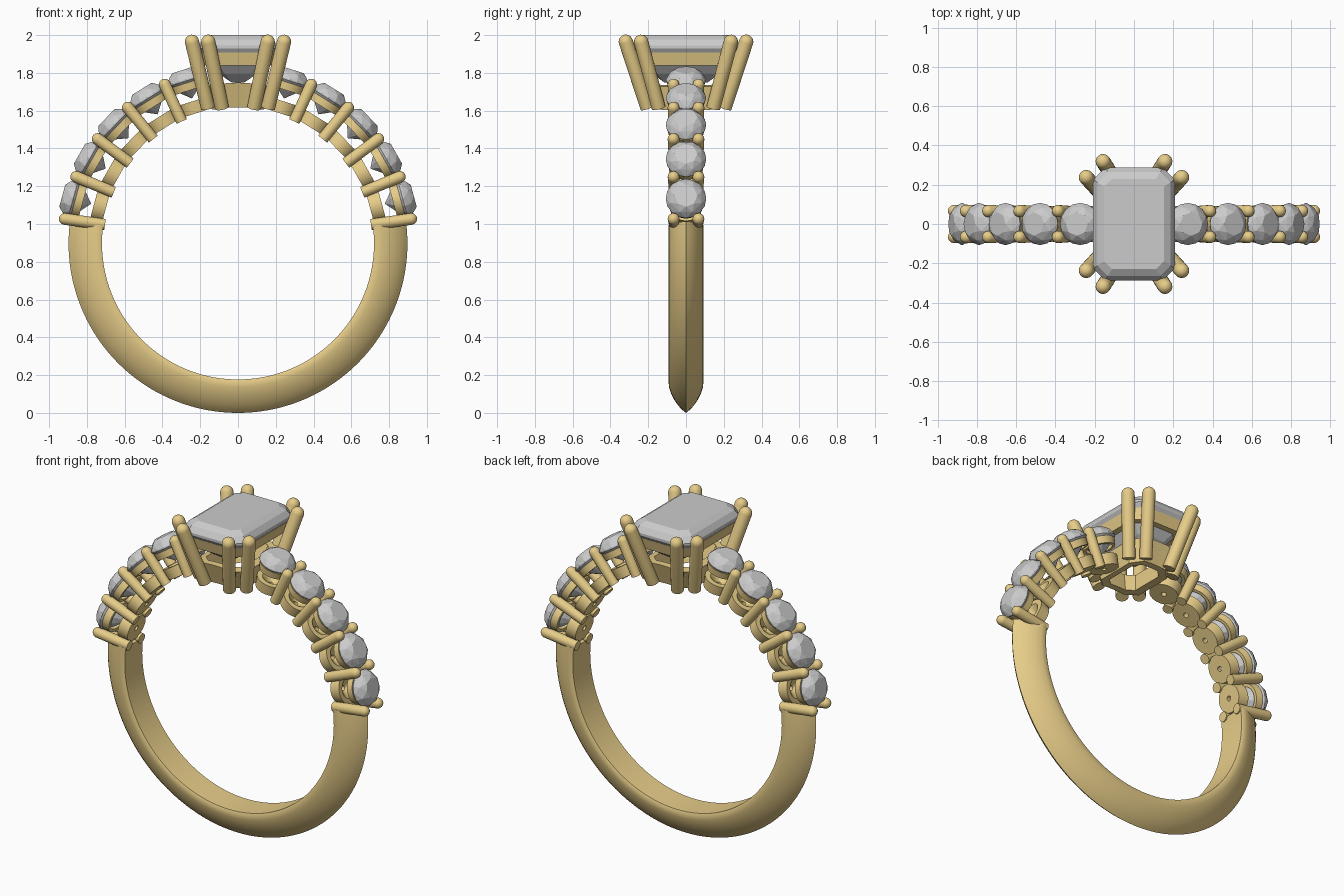
import bpy, bmesh
from math import sin, cos, pi, radians, sqrt
from mathutils import Vector, Matrix

if "Cube" in bpy.data.objects:
    bpy.data.objects.remove(bpy.data.objects["Cube"])

CZ, R_IN = 0.897, 0.72          # ring centre height and finger radius
CENTRE = Vector((0, 0, CZ))
gold = bpy.data.materials.new("gold")
gold.diffuse_color = (0.80, 0.61, 0.25, 1)
gold.use_nodes = True
gold.node_tree.nodes["Principled BSDF"].inputs["Base Color"].default_value = gold.diffuse_color


def finish(name, bm, mat=None, smooth=None, matrix=None):
    bmesh.ops.remove_doubles(bm, verts=bm.verts, dist=1e-5)
    bmesh.ops.recalc_face_normals(bm, faces=bm.faces)
    me = bpy.data.meshes.new(name)
    bm.to_mesh(me)
    bm.free()
    if mat:
        me.materials.append(mat)
    if smooth:
        me.shade_smooth()
        me.set_sharp_from_angle(angle=radians(smooth))
    ob = bpy.data.objects.new(name, me)
    if matrix:
        ob.matrix_world = matrix
    bpy.context.collection.objects.link(ob)
    return ob


def skin(bm, rings, wrap=False, caps=False):
    vs = [[bm.verts.new(p) for p in r] for r in rings]
    n = len(vs[0])
    pairs = list(zip(vs, vs[1:])) + ([(vs[-1], vs[0])] if wrap else [])
    for a, b in pairs:
        for i in range(n):
            j = (i + 1) % n
            bm.faces.new((a[i], a[j], b[j], b[i]))
    if caps:
        bm.faces.new(vs[0])
        bm.faces.new(vs[-1])


def circle(r, z, n, off=0.0):
    return [(r * cos(2 * pi * (i + off) / n), r * sin(2 * pi * (i + off) / n), z) for i in range(n)]


def octagon(hx, hy, c, z):
    return [(hx, hy - c, z), (hx - c, hy, z), (c - hx, hy, z), (-hx, hy - c, z),
            (-hx, c - hy, z), (c - hx, -hy, z), (hx - c, -hy, z), (hx, c - hy, z)]


def aim(origin, direction):
    return Matrix.Translation(origin) @ direction.to_track_quat('Z', 'Y').to_matrix().to_4x4()


def lathe(name, profile, n, matrix):
    bm = bmesh.new()
    skin(bm, [circle(r, z, n) for r, z in profile], wrap=True)
    finish(name, bm, gold, 35, matrix)


def prong(name, a, b, r0, r1):
    # round wire with a domed tip
    a, b = Vector(a), Vector(b)
    L = (b - a).length
    prof = [(r0, 0)] + [(r1 * cos(t * pi / 12), L - r1 + r1 * sin(t * pi / 12)) for t in range(6)]
    prof.append((0.002, L))
    bm = bmesh.new()
    skin(bm, [circle(r, z, 20) for r, z in prof], caps=True)
    finish(name, bm, gold, 50, aim(a, b - a))


def gem(name, points, matrix=None):
    bm = bmesh.new()
    for p in points:
        bm.verts.new(p)
    bmesh.ops.convex_hull(bm, input=bm.verts)
    bmesh.ops.dissolve_limit(bm, angle_limit=0.01, verts=bm.verts, edges=bm.edges)
    finish(name, bm, matrix=matrix)


# Shank: knife-edge section swept around the lower part of the ring
half = [(0.086, R_IN), (0.092, 0.735), (0.09, 0.76), (0.078, 0.797), (0.06, 0.832), (0.04, 0.86), (0.02, 0.881)]
section = half + [(0, 0.897)] + [(-y, r) for y, r in reversed(half)]
bm = bmesh.new()
start, end, steps = radians(172.5), radians(367.5), 96
rings = []
for i in range(steps + 1):
    a = start + (end - start) * i / steps
    rings.append([(r * cos(a), y, CZ + r * sin(a)) for y, r in section])
skin(bm, rings, caps=True)
finish("shank", bm, gold, 40)

# Shoulders: round stones in two-tier collets with shared prongs
STEP, FIRST = 14.3, 15.2
stone = (circle(0.06, 0.964, 8) + circle(0.09, 0.942, 8, 0.5) + circle(0.107, 0.911, 16)
         + circle(0.107, 0.904, 16) + circle(0.05, 0.845, 8, 0.5) + [(0, 0, 0.805)])
for side, label in ((1, "right"), (-1, "left")):
    for k in range(5):
        a = radians(FIRST + STEP * k)
        m = aim(CENTRE, Vector((side * cos(a), 0, sin(a))))
        gem(f"{label}_side_stone_{k}", stone, m)
        lathe(f"{label}_lower_collet_{k}",
              [(0.015, 0.724), (0.084, 0.724), (0.091, 0.79), (0.06, 0.79), (0.015, 0.75)], 32, m)
        lathe(f"{label}_upper_collet_{k}",
              [(0.075, 0.85), (0.094, 0.85), (0.1, 0.892), (0.093, 0.892)], 32, m)
        b = radians(FIRST + STEP * (k - 0.5))
        d = Vector((side * cos(b), 0, sin(b)))
        for y in (-1, 1):
            prong(f"{label}_side_prong_{k}_{'front' if y < 0 else 'back'}",
                  CENTRE + d * 0.712 + Vector((0, y * 0.06, 0)),
                  CENTRE + d * 0.957 + Vector((0, y * 0.067, 0)), 0.03, 0.031)

# Centre stone: step-cut rectangle with clipped corners
pts = []
for hx, hy, c, z in ((0.152, 0.23, 0.04, 2.0), (0.186, 0.264, 0.052, 1.978), (0.208, 0.287, 0.06, 1.945),
                     (0.208, 0.287, 0.06, 1.93), (0.165, 0.244, 0.048, 1.868), (0.1, 0.18, 0.03, 1.795)):
    pts += octagon(hx, hy, c, z)
pts += [(x, y, 1.75) for x in (-0.035, 0.035) for y in (-0.115, 0.115)]
gem("centre_stone", pts)


# Head rails: the upper seat, and the lower gallery curved to the finger
def rail(name, loops, bend=False):
    bm = bmesh.new()
    skin(bm, [octagon(*l) for l in loops], wrap=True)
    if bend:
        bmesh.ops.subdivide_edges(bm, edges=[e for e in bm.edges if abs(e.verts[0].co.x - e.verts[1].co.x) > 0.1],
                                  cuts=9)
        for v in bm.verts:
            v.co.z -= R_IN - sqrt(R_IN ** 2 - v.co.x ** 2)
    finish(name, bm, gold, 30)


rail("upper_head_rail", [(0.13, 0.21, 0.05, 1.84), (0.178, 0.256, 0.06, 1.84),
                         (0.195, 0.273, 0.062, 1.908), (0.165, 0.245, 0.055, 1.908)])
rail("lower_head_rail", [(0.095, 0.14, 0.04, 1.618), (0.138, 0.182, 0.06, 1.618),
                         (0.168, 0.225, 0.06, 1.748), (0.125, 0.18, 0.045, 1.748)], bend=True)

# Claws: a pair at each corner of the centre stone
for sx in (-1, 1):
    for sy in (-1, 1):
        tag = f"{'right' if sx > 0 else 'left'}_{'back' if sy > 0 else 'front'}"
        prong(f"claw_{tag}_end", (sx * 0.085, sy * 0.205, 1.615), (sx * 0.165, sy * 0.33, 2.0), 0.037, 0.038)
        prong(f"claw_{tag}_side", (sx * 0.16, sy * 0.145, 1.615), (sx * 0.252, sy * 0.247, 2.0), 0.037, 0.038)
